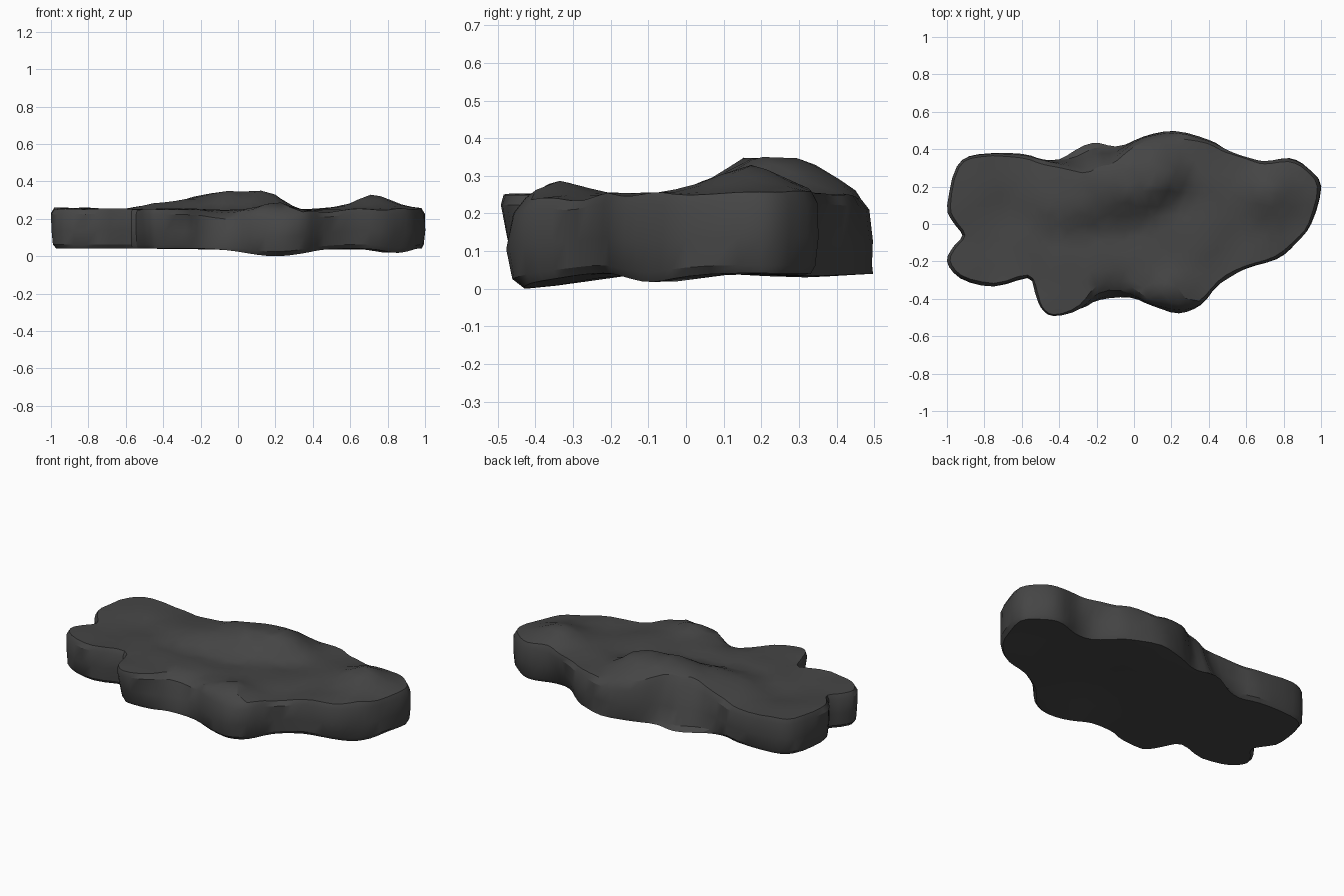
import bpy, bmesh, math, random
from mathutils import Vector, noise
from mathutils.geometry import delaunay_2d_cdt

random.seed(4)
cube = bpy.data.objects.get("Cube")
if cube:
    bpy.data.objects.remove(cube, do_unlink=True)

# Footprint of the slab, counter-clockwise
OUTLINE = [(-1, .1), (-.97, .01), (-.92, -.06), (-.97, -.12), (-1, -.2), (-.93, -.29),
           (-.75, -.335), (-.57, -.29), (-.53, -.37), (-.5, -.45), (-.43, -.495),
           (-.28, -.46), (-.18, -.41), (-.02, -.4), (.1, -.44), (.24, -.475),
           (.36, -.43), (.46, -.32), (.6, -.24), (.76, -.19), (.87, -.1), (.95, 0),
           (1, .2), (.93, .3), (.83, .35), (.7, .34), (.62, .36), (.5, .4),
           (.4, .45), (.22, .495), (.05, .47), (-.1, .42), (-.22, .435), (-.36, .37),
           (-.48, .35), (-.6, .375), (-.83, .375), (-.95, .31)]


def bump(x, y, cx, cy, rx, ry):
    return math.exp(-((x - cx) / rx) ** 2 - ((y - cy) / ry) ** 2)


def ridge(x, y):
    """Long crest that rises to the left side, then drops into a groove."""
    a, d, p = Vector((-.4, .15)), Vector((.5, .1)), Vector((x, y))
    t = max(0, min(1, (p - a).dot(d) / d.length_squared))
    fall = max(0, 1 - (p - a - d * t).length / .23)
    side = (x - .08) * .7 - (y - .02) * .72
    cut = max(0, min(1, (.05 - side) / .1))
    return (.03 + .065 * min(1, t * 1.5)) * min(1, fall * 1.4) * cut


def top_z(x, y):
    z = .252 + ridge(x, y) + .076 * bump(x, y, .73, .17, .14, .13)
    z += .035 * bump(x, y, .2, -.34, .1, .08) + .012 * bump(x, y, -.92, .2, .1, .15)
    z -= .02 * bump(x, y, -.1, -.06, .15, .08) + .025 * bump(x, y, -.08, -.35, .09, .1)
    z -= .02 * bump(x, y, .45, -.24, .12, .12) + .012 * bump(x, y, -.7, 0, .2, .15)
    z -= .015 * bump(x, y, .25, .1, .12, .1) + .02 * bump(x, y, .22, .5, .3, .06)
    return z + .01 * noise.noise(Vector((x * 7, y * 7, 1)))


def bottom_z(x, y):
    z = .042 - .042 * bump(x, y, .2, -.42, .22, .2)
    return z - .028 * bump(x, y, .82, -.06, .12, .12) - .012 * bump(x, y, .2, .3, .5, .15)


# Rounded outline through the footprint points, plus outward normals
STEPS = 3
pts = []
m = len(OUTLINE)
for i in range(m):
    a, b, c, d = (Vector(OUTLINE[(i + k) % m]) for k in (-1, 0, 1, 2))
    for s in range(STEPS):
        t = s / STEPS
        pts.append(b + (c - a) * t / 2 + (a - b * 2.5 + c * 2 - d / 2) * t ** 2
                   + (b * 1.5 - c * 1.5 + (d - a) / 2) * t ** 3)
n = len(pts)
normals = []
for i in range(n):
    t = (pts[(i + 3) % n] - pts[i - 3]).normalized()
    normals.append(Vector((t.y, -t.x)))

# Wall zones: centre, radii, inset at each level from base to rim
ZONES = [(-.45, -.48, .14, .12, (.03, .035, .02, 0, -.01)),
         (-.12, -.41, .13, .1, (-.015, 0, .02, .045, .08)),
         (.22, -.47, .13, .1, (.025, .01, 0, .01, .03)),
         (-.24, .4, .17, .1, (-.025, .03, .07, .11, .13)),
         (.2, .48, .2, .08, (-.02, -.004, 0, .005, .015)),
         (.6, .37, .1, .07, (.05, .05, .03, .005, 0)),
         (-1, 0, .15, .3, (.012, .008, .004, 0, 0))]
BASE = (.02, .005, 0, .003, .018)
HEIGHT = (0, .1, .45, .87, 1)


def inset(i, level):
    x, y = pts[i]
    rough = .006 * noise.noise(Vector((x * 7, y * 7, level * 2)))
    zones = sum(bump(x, y, *zone[:4]) * zone[4][level] for zone in ZONES)
    return BASE[level] + rough + zones


bm = bmesh.new()
rings = []
for level, share in enumerate(HEIGHT):
    ring = []
    for i in range(n):
        p = pts[i] - normals[i] * inset(i, level)
        low = bottom_z(*p)
        high = top_z(*p) - .03 * bump(p.x, p.y, .2, -.48, .32, .1)
        ring.append(bm.verts.new((p.x, p.y, low + (high - low) * share)))
    rings.append(ring)

# Walls, split into triangular facets
for lower, upper in zip(rings, rings[1:]):
    for i in range(n):
        j = (i + 1) % n
        bm.faces.new((lower[i], lower[j], upper[j]))
        bm.faces.new((lower[i], upper[j], upper[i]))


def inside(p, poly):
    hit = False
    for a, b in zip(poly, poly[1:] + poly[:1]):
        if (a.y > p.y) != (b.y > p.y) and p.x < (b.x - a.x) * (p.y - a.y) / (b.y - a.y) + a.x:
            hit = not hit
    return hit


def cap(ring, step, height, flip):
    """Fill a ring with irregular facets that follow a height function."""
    poly = [v.co.to_2d() for v in ring]
    coords, verts = list(poly), list(ring)
    for r in range(int(1 / step) + 1):
        for c in range(int(2 / step) + 1):
            p = Vector((-1 + (c + .5 * (r % 2)) * step, -.5 + r * step))
            p += Vector((random.uniform(-.3, .3), random.uniform(-.3, .3))) * step
            if inside(p, poly) and min((p - q).length for q in poly) > step * .5:
                coords.append(p)
                verts.append(bm.verts.new((p.x, p.y, height(*p))))
    edges = [(i, (i + 1) % n) for i in range(n)]
    _, _, faces, origin, _, _ = delaunay_2d_cdt(coords, edges, [list(range(n))], 1, 1e-6)
    for f in faces:
        ids = [origin[k][0] for k in f]
        bm.faces.new([verts[k] for k in (reversed(ids) if flip else ids)])


cap(rings[-1], .06, top_z, False)
cap(rings[0], .12, bottom_z, True)
bmesh.ops.recalc_face_normals(bm, faces=bm.faces)

# Rest the slab on the ground
lowest = min(v.co.z for v in bm.verts)
bmesh.ops.translate(bm, verts=bm.verts, vec=(0, 0, -lowest))

mesh = bpy.data.meshes.new("rock_slab")
bm.to_mesh(mesh)
bm.free()
slab = bpy.data.objects.new("rock_slab", mesh)
bpy.context.collection.objects.link(slab)

# Dark stone colour
stone = bpy.data.materials.new("dark_grey_stone")
stone.use_nodes = True
color = (.06, .06, .06, 1)
stone.diffuse_color = color
stone.node_tree.nodes["Principled BSDF"].inputs["Base Color"].default_value = color
mesh.materials.append(stone)

bpy.ops.object.select_all(action="DESELECT")
slab.select_set(True)
bpy.context.view_layer.objects.active = slab
bpy.ops.object.shade_smooth_by_angle(angle=math.radians(30))
